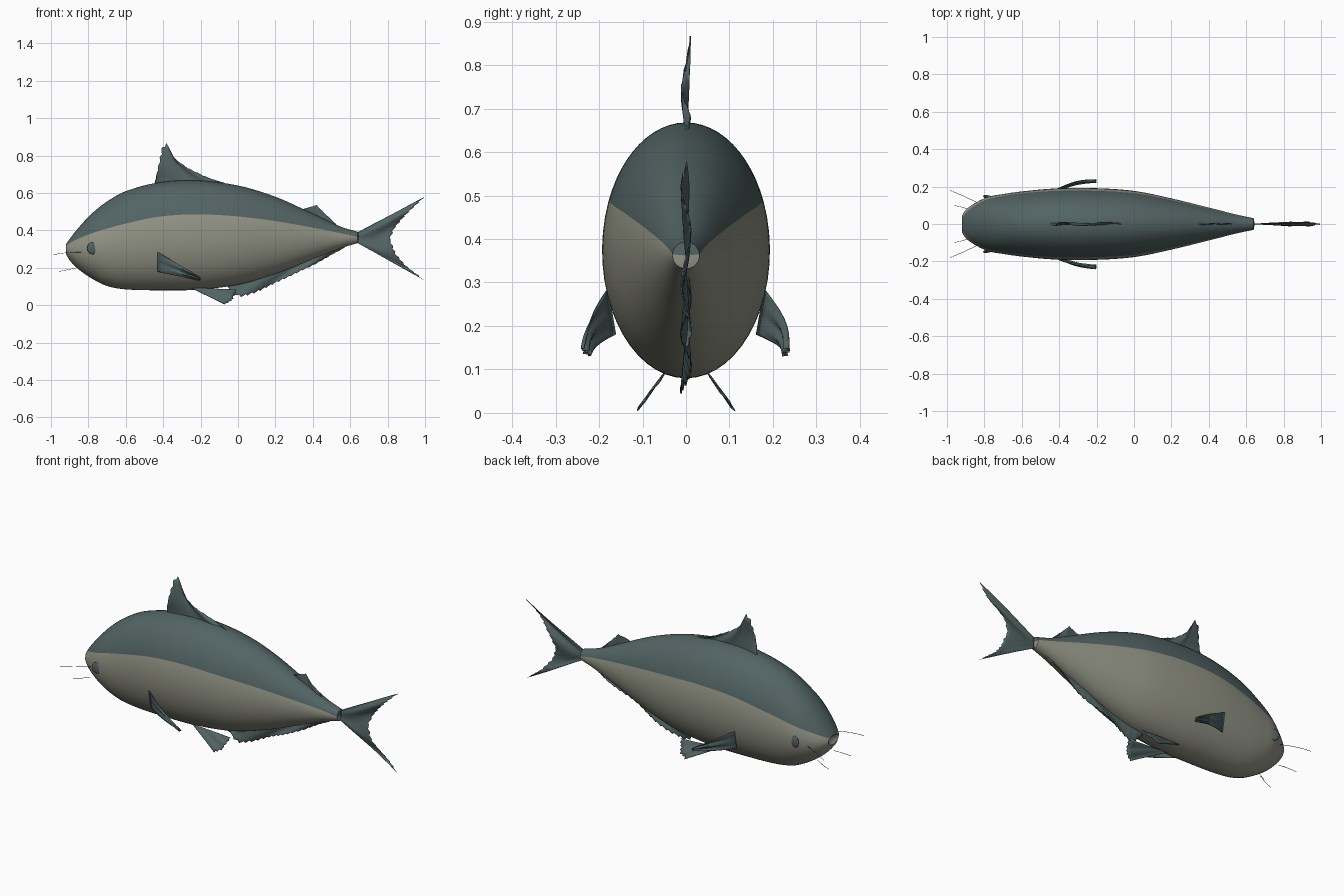
import bpy, math
from mathutils import Vector

if "Cube" in bpy.data.objects:
    bpy.data.objects.remove(bpy.data.objects["Cube"])


def material(name, rgb):
    m = bpy.data.materials.new(name)
    m.use_nodes = True
    m.diffuse_color = (*rgb, 1)
    m.node_tree.nodes["Principled BSDF"].inputs["Base Color"].default_value = (*rgb, 1)
    return m


teal = material("slate_teal", (0.085, 0.125, 0.125))
cream = material("belly_cream", (0.29, 0.295, 0.235))


def build(name, verts, faces, mats, angle=40):
    me = bpy.data.meshes.new(name)
    me.from_pydata(verts, [], faces)
    for m in mats:
        me.materials.append(m)
    ob = bpy.data.objects.new(name, me)
    bpy.context.collection.objects.link(ob)
    bpy.ops.object.select_all(action='DESELECT')
    ob.select_set(True)
    bpy.context.view_layer.objects.active = ob
    bpy.ops.object.mode_set(mode='EDIT')
    bpy.ops.mesh.select_all(action='SELECT')
    bpy.ops.mesh.normals_make_consistent(inside=False)
    bpy.ops.object.mode_set(mode='OBJECT')
    bpy.ops.object.shade_smooth_by_angle(angle=math.radians(angle))
    return ob


# Body stations: x, back height, belly height, half width, colour line height
STATIONS = [
    (-.92, .325, .275, .045, .318), (-.9, .355, .24, .075, .333),
    (-.85, .418, .19, .112, .358), (-.78, .492, .142, .145, .385),
    (-.7, .555, .103, .16, .41), (-.6, .61, .085, .174, .437),
    (-.42, .657, .08, .19, .474), (-.22, .667, .083, .192, .486),
    (0, .64, .11, .177, .475), (.2, .58, .168, .137, .45),
    (.4, .49, .247, .088, .415), (.55, .42, .305, .05, .385),
    (.64, .393, .332, .031, .365)]


def station(x):
    """Smoothly interpolated station at x."""
    S = STATIONS
    last = len(S) - 1
    i = max(k for k in range(last) if S[k][0] <= x or k == 0)
    h = S[i + 1][0] - S[i][0]
    t = (x - S[i][0]) / h

    def slope(k, c):
        a, b = S[max(k - 1, 0)], S[min(k + 1, last)]
        return (b[c] - a[c]) / (b[0] - a[0]) * h
    return [(2*t**3 - 3*t*t + 1) * S[i][c] + (t**3 - 2*t*t + t) * slope(i, c)
            + (3*t*t - 2*t**3) * S[i + 1][c] + (t**3 - t*t) * slope(i + 1, c)
            for c in range(1, 5)]


# Body: elliptical rings with one vertex exactly on the colour line
UP, LOW, RINGS = 12, 16, 90
N = 2 * (UP + LOW)
verts, faces = [], []
for r in range(RINGS + 1):
    x = -.92 + 1.56 * (r / RINGS) ** 1.2
    top, bot, w, line = station(min(x, .64))
    mid, h = (top + bot) / 2, (top - bot) / 2
    split = math.acos(max(-1, min(1, (line - mid) / h)))
    half = [split * k / UP for k in range(UP)]
    half += [split + (math.pi - split) * k / LOW for k in range(LOW + 1)]
    for a in half + [-a for a in half[-2:0:-1]]:
        verts.append((x, w * math.sin(a), mid + h * math.cos(a)))
for r in range(RINGS):
    for k in range(N):
        j = (k + 1) % N
        faces.append((r*N + k, r*N + j, (r+1)*N + j, (r+1)*N + k))
# Sunken mouth and tail cap
verts += [(-.895, 0, .3), (.645, 0, .362)]
for k in range(N):
    faces.append((len(verts) - 2, (k + 1) % N, k))
    faces.append((len(verts) - 1, RINGS*N + k, RINGS*N + (k + 1) % N))
body = build("body", verts, faces, [teal, cream])
for p in body.data.polygons:
    k = sorted(v % N for v in p.vertices if v < len(verts) - 2)
    p.material_index = int(k[0] >= UP and k[-1] <= N - UP)


def along(pts, t):
    """Point at fraction t of a polyline, by length."""
    pts = [Vector(p) for p in pts]
    d = [(b - a).length for a, b in zip(pts, pts[1:])]
    s = t * sum(d)
    for a, b, l in zip(pts, pts[1:], d):
        if s <= l + 1e-6:
            return a.lerp(b, s / l)
        s -= l
    return pts[-1]


def fin(name, base, tip, cols=40, rows=8, ragged=.05, wave=.006, bulge=0):
    """Thin rippled sheet between a root line and a serrated outer edge."""
    v, f = [], []
    for i in range(cols + 1):
        t = i / cols
        a, b = along(base, t), along(tip, t)
        b = b.lerp(a, ragged * (i % 3) / 2)
        for j in range(rows + 1):
            s = j / rows
            p = a.lerp(b, s)
            p.y += wave * s * math.sin(13 * t + 3 * s) + bulge * math.sin(math.pi * s)
            v.append(p)
    R = rows + 1
    for i in range(cols):
        for j in range(rows):
            f.append((i*R + j, i*R + j + 1, (i+1)*R + j + 1, (i+1)*R + j))
    ob = build(name, v, f, [teal])
    mod = ob.modifiers.new("thickness", 'SOLIDIFY')
    mod.thickness, mod.offset = .003, 0
    return ob


def xz(*pts):
    return [(x, 0, z) for x, z in pts]


# Fins on the centre line
fin("front_dorsal_fin", xz((-.445, .63), (-.25, .65), (-.07, .64)),
    xz((-.445, .65), (-.405, .862), (-.38, .868), (-.345, .79), (-.27, .735),
       (-.18, .69), (-.07, .652)), ragged=.08, wave=.01)
fin("rear_dorsal_fin", xz((.33, .505), (.43, .46), (.53, .42)),
    xz((.34, .512), (.42, .537), (.46, .495), (.52, .437)), cols=16, wave=.004)
fin("anal_fin", xz((-.065, .115), (.2, .18), (.4, .26), (.57, .325)),
    xz((-.065, .11), (-.02, .055), (.02, .042), (.1, .068), (.2, .118),
       (.4, .212), (.57, .308)), cols=60, ragged=.12, wave=.012)
fin("tail_fin", xz((.63, .385), (.64, .362), (.63, .338)),
    xz((.995, .577), (.89, .475), (.84, .415), (.815, .355), (.845, .275),
       (.9, .21), (.995, .135)), cols=48, rows=12, ragged=.05, wave=.011)

# Paired parts
for side, s in (("left", 1), ("right", -1)):
    def m(*pts):
        return [(x, s * y, z) for x, y, z in pts]

    fin(side + "_pectoral_fin", m((-.43, .18, .285), (-.43, .162, .18)),
        m((-.2, .236, .148), (-.2, .225, .13)), cols=14, ragged=.03,
        wave=.008, bulge=s * .014)
    fin(side + "_pelvic_fin", m((-.25, .05, .092), (-.21, .05, .092)),
        m((-.07, .112, .005), (-.03, .098, .025), (-.005, .055, .083)),
        cols=18, ragged=.04, wave=.003)

    # Eye: flattened dome facing outward
    bpy.ops.mesh.primitive_uv_sphere_add(
        segments=24, ring_count=12, radius=.033, location=(-.775, s * .142, .305),
        rotation=(math.radians(90), 0, math.radians(-14 * s)))
    eye = bpy.context.object
    eye.name = side + "_eye"
    eye.scale.z = .3
    eye.data.materials.append(teal)
    bpy.ops.object.shade_smooth()

    # Whiskers
    for label, pts in (
            ("upper", m((-.84, .115, .284), (-.92, .155, .285), (-.985, .18, .27))),
            ("lower", m((-.87, .07, .198), (-.92, .094, .188), (-.96, .098, .18)))):
        cu = bpy.data.curves.new(side + "_" + label + "_whisker", 'CURVE')
        cu.dimensions = '3D'
        cu.bevel_depth, cu.bevel_resolution = .0012, 1
        sp = cu.splines.new('NURBS')
        sp.points.add(len(pts) - 1)
        for q, p in zip(sp.points, pts):
            q.co = (*p, 1)
        sp.use_endpoint_u, sp.order_u = True, 3
        cu.materials.append(teal)
        bpy.context.collection.objects.link(bpy.data.objects.new(cu.name, cu))
